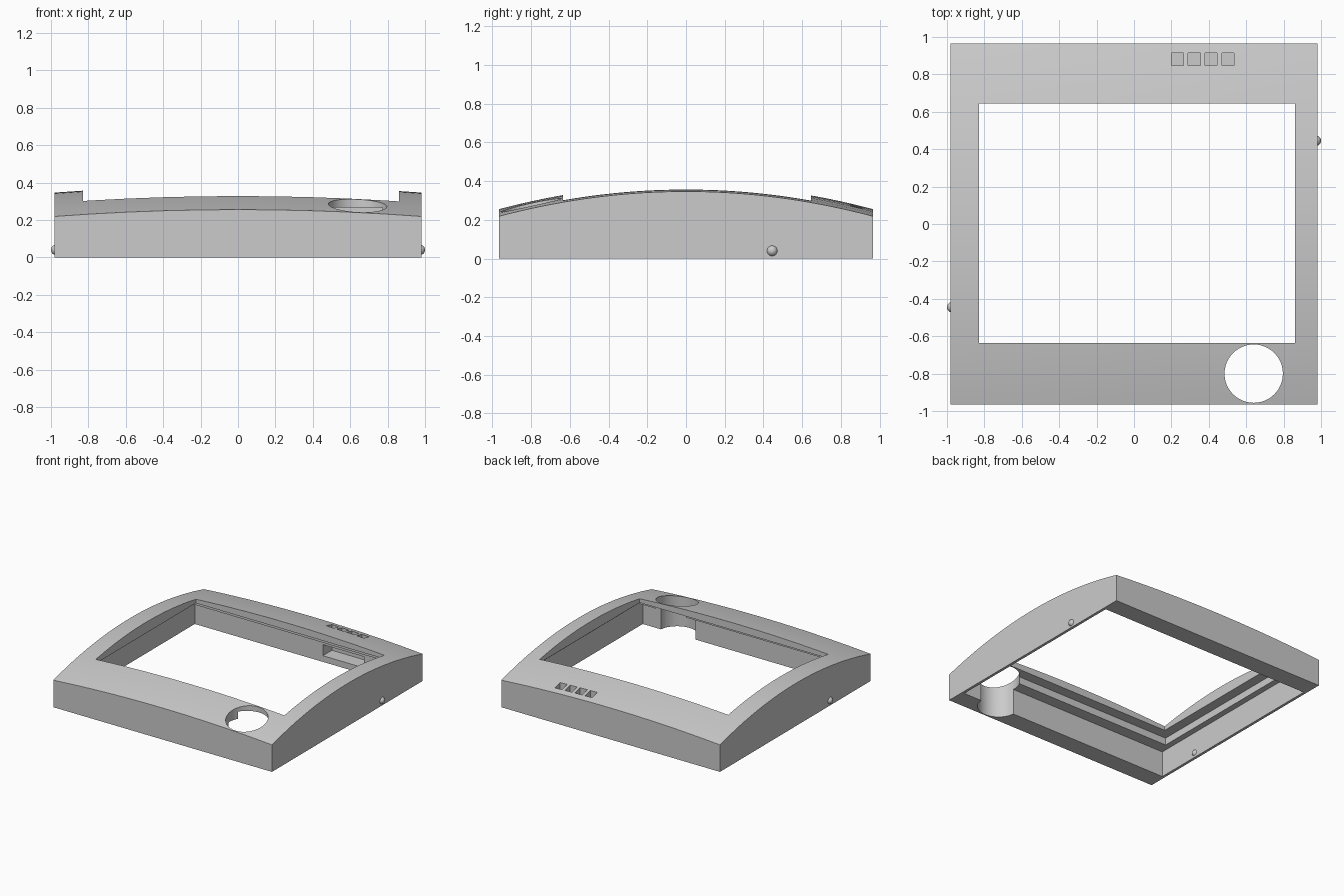
import bpy, bmesh

if "Cube" in bpy.data.objects:
    bpy.data.objects.remove(bpy.data.objects["Cube"])

HX, HY = 0.98, 0.965          # half width and half depth of the housing

grey = bpy.data.materials.new("plain grey")
grey.use_nodes = True
colour = (0.6, 0.6, 0.6, 1)
grey.diffuse_color = colour
grey.node_tree.nodes["Principled BSDF"].inputs["Base Color"].default_value = colour


def dome(x, y):
    return 0.383 - 0.038 * x * x - 0.137 * y * y


def add_object(name, bm):
    bmesh.ops.recalc_face_normals(bm, faces=bm.faces)
    mesh = bpy.data.meshes.new(name)
    bm.to_mesh(mesh)
    bm.free()
    mesh.materials.append(grey)
    obj = bpy.data.objects.new(name, mesh)
    bpy.context.collection.objects.link(obj)
    return obj


def box_cutter(name, x, y, z):
    bm = bmesh.new()
    bmesh.ops.create_cube(bm, size=1)
    for v in bm.verts:
        v.co = [r[0] + (c + 0.5) * (r[1] - r[0]) for c, r in zip(v.co, (x, y, z))]
    return add_object(name, bm)


def shade(obj):
    bpy.ops.object.select_all(action="DESELECT")
    obj.select_set(True)
    bpy.context.view_layer.objects.active = obj
    bpy.ops.object.shade_smooth_by_angle()


# Housing: a solid block with a gently domed top
bm = bmesh.new()
bmesh.ops.create_grid(bm, x_segments=10, y_segments=36, size=1)
for v in bm.verts:
    v.co.x *= HX
    v.co.y *= HY
base = bmesh.ops.extrude_face_region(bm, geom=bm.faces[:])
for v in [g for g in base["geom"] if isinstance(g, bmesh.types.BMVert)]:
    v.co.z = dome(v.co.x, v.co.y)
housing = add_object("housing", bm)

# Hollow underside, screen recess and screen window
cutters = [
    box_cutter("underside_cutter", (-0.958, 0.958), (-0.815, 0.815), (-0.1, 0.21)),
    box_cutter("recess_cutter", (-0.91, 0.93), (-0.72, 0.72), (0.1, 0.268)),
    box_cutter("window_cutter", (-0.83, 0.86), (-0.635, 0.645), (0.15, 0.6)),
    box_cutter("button_bay_cutter", (0.19, 0.56), (0.75, 0.93), (0.05, 0.14)),
]

# Four square button holes above the button bay
for i in range(4):
    x = 0.2 + 0.09 * i
    cutters.append(box_cutter("button_cutter", (x, x + 0.065), (0.847, 0.915), (0.1, 0.6)))

# Round hole through the front bar
bm = bmesh.new()
bmesh.ops.create_cone(bm, cap_ends=True, segments=48, radius1=0.156, radius2=0.156, depth=2)
for v in bm.verts:
    v.co.x += 0.64
    v.co.y -= 0.8
cutters.append(add_object("round_hole_cutter", bm))

for cutter in cutters:
    cutter.hide_render = True
    mod = housing.modifiers.new(cutter.name, "BOOLEAN")
    mod.operation = "DIFFERENCE"
    mod.solver = "EXACT"
    mod.object = cutter

# Bake the cuts and drop the cutters
bpy.context.view_layer.update()
graph = bpy.context.evaluated_depsgraph_get()
cut_mesh = bpy.data.meshes.new_from_object(housing.evaluated_get(graph))
housing.modifiers.clear()
housing.data = cut_mesh
for cutter in cutters:
    bpy.data.objects.remove(cutter)
shade(housing)

# Small round pins on the two sides
for name, side in (("left_pin", 1), ("right_pin", -1)):
    bm = bmesh.new()
    bmesh.ops.create_uvsphere(bm, u_segments=24, v_segments=12, radius=0.028)
    for v in bm.verts:
        v.co.x += side * 0.972
        v.co.y += side * 0.445
        v.co.z += 0.04
    shade(add_object(name, bm))
